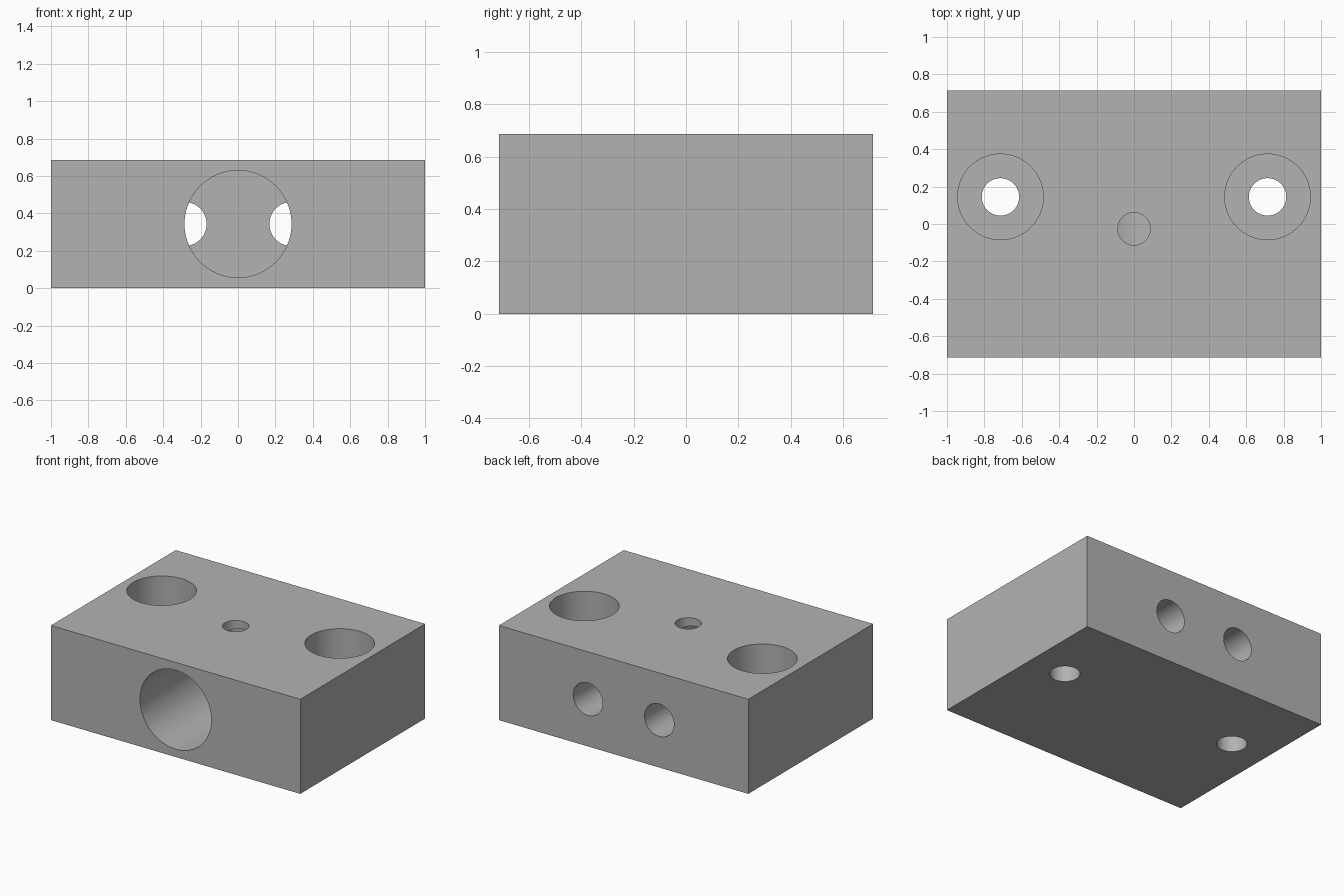
import bpy
import math

cube = bpy.data.objects.get("Cube")
if cube:
    bpy.data.objects.remove(cube, do_unlink=True)

W, D, H = 2.0, 1.43, 0.686
MID = 0.343

grey = bpy.data.materials.new("machined_grey")
grey.use_nodes = True
colour = (0.45, 0.45, 0.45, 1)
grey.diffuse_color = colour
grey.node_tree.nodes["Principled BSDF"].inputs["Base Color"].default_value = colour

# Main rectangular block
bpy.ops.mesh.primitive_cube_add(size=1, location=(0, 0, H / 2))
block = bpy.context.object
block.name = "drilled_block"
block.scale = (W, D, H)
bpy.ops.object.transform_apply(location=True, rotation=True, scale=True)
block.data.materials.append(grey)


def drill(name, axis, centre, radius, start, end):
    """Cut a round hole along axis 'Y' or 'Z' between start and end."""
    mid = (start + end) / 2
    if axis == "Z":
        loc, rot = (centre[0], centre[1], mid), (0, 0, 0)
    else:
        loc, rot = (centre[0], mid, centre[1]), (math.pi / 2, 0, 0)
    bpy.ops.mesh.primitive_cylinder_add(vertices=72, radius=radius, depth=end - start,
                                        location=loc, rotation=rot)
    cutter = bpy.context.object
    cutter.name = name
    cutter.hide_render = True
    cutter.data.materials.append(grey)
    mod = block.modifiers.new(name, "BOOLEAN")
    mod.operation = "DIFFERENCE"
    mod.solver = "EXACT"
    mod.object = cutter
    bpy.ops.object.select_all(action="DESELECT")
    block.select_set(True)
    bpy.context.view_layer.objects.active = block
    bpy.ops.object.modifier_apply(modifier=mod.name)
    bpy.data.objects.remove(cutter, do_unlink=True)


# Large blind bore from the front
drill("front_bore", "Y", (0, MID), 0.286, -D / 2 - 0.1, 0.285)

# Small port from the top into the bore
drill("top_port", "Z", (0, -0.026), 0.087, MID, H + 0.1)

# Mirrored bolt holes, counterbores and rear ports
for side in (-1, 1):
    x = side * 0.714
    drill("bolt_hole", "Z", (x, 0.145), 0.1, -0.1, H + 0.1)
    drill("counterbore", "Z", (x, 0.145), 0.229, MID, H + 0.1)
    drill("rear_port", "Y", (side * 0.286, MID), 0.118, 0.2, D / 2 + 0.1)

bpy.ops.object.shade_smooth_by_angle(angle=math.radians(30))
